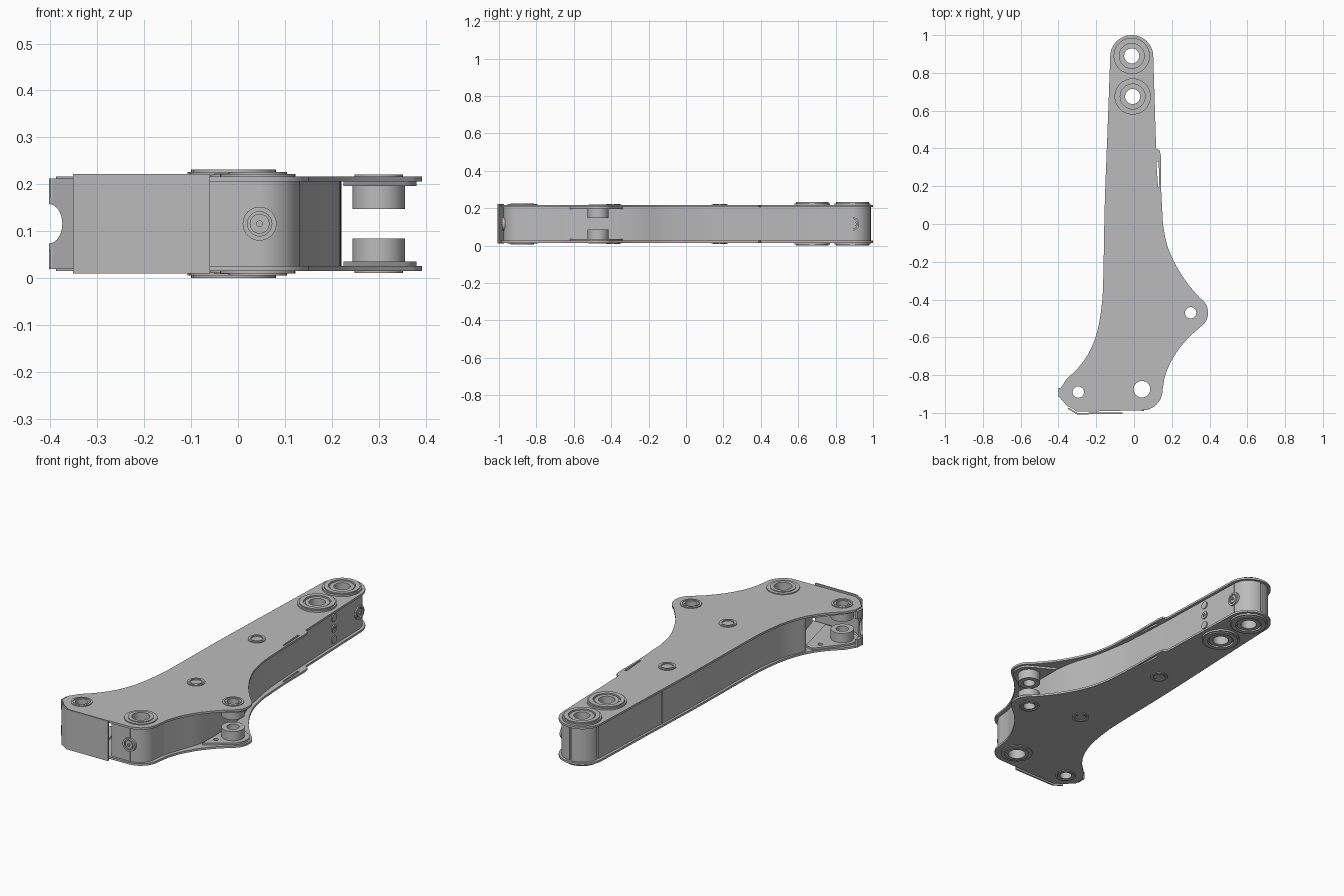
import bpy, bmesh
from math import cos, sin, pi, radians
from mathutils import Matrix, Vector

if "Cube" in bpy.data.objects:
    bpy.data.objects.remove(bpy.data.objects["Cube"])

steel = bpy.data.materials.new("steel grey")
steel.use_nodes = True
GREY = (0.5, 0.5, 0.5, 1)
steel.diffuse_color = GREY
steel.node_tree.nodes["Principled BSDF"].inputs["Base Color"].default_value = GREY
parts = []


def arc(cx, cy, r, a0, a1, n=16):
    return [(cx + r * cos(radians(a0 + (a1 - a0) * i / n)),
             cy + r * sin(radians(a0 + (a1 - a0) * i / n))) for i in range(n + 1)]


def circle(cx, cy, r, n=40):
    return arc(cx, cy, r, 0, 360, n)[:-1]


def smooth(pts, n=5):
    """Catmull-Rom curve through the points."""
    p = [Vector(q) for q in [pts[0]] + pts + [pts[-1]]]
    out = []
    for a, b, c, d in zip(p, p[1:], p[2:], p[3:]):
        for i in range(n):
            t = i / n
            out.append(tuple(0.5 * (2 * b + (c - a) * t + (2 * a - 5 * b + 4 * c - d) * t * t
                                    + (3 * b - a - 3 * c + d) * t ** 3)))
    return out + [tuple(pts[-1])]


def slab(name, outline, z0, z1, holes=(), matrix=None):
    """Flat profile with holes, extruded from z0 to z1."""
    cu = bpy.data.curves.new(name, "CURVE")
    cu.dimensions, cu.fill_mode, cu.extrude = "2D", "BOTH", (z1 - z0) / 2
    for loop in [outline, *holes]:
        sp = cu.splines.new("POLY")
        sp.points.add(len(loop) - 1)
        for pt, (x, y) in zip(sp.points, loop):
            pt.co = (x, y, 0, 1)
        sp.use_cyclic_u = True
    tmp = bpy.data.objects.new(name + "_profile", cu)
    bpy.context.scene.collection.objects.link(tmp)
    bpy.context.view_layer.update()
    me = bpy.data.meshes.new_from_object(tmp.evaluated_get(bpy.context.evaluated_depsgraph_get()))
    bpy.data.objects.remove(tmp)
    me.transform(Matrix.Translation((0, 0, (z0 + z1) / 2)))
    if matrix:
        me.transform(matrix)
    bm = bmesh.new()
    bm.from_mesh(me)
    bmesh.ops.remove_doubles(bm, verts=bm.verts, dist=1e-5)
    bmesh.ops.recalc_face_normals(bm, faces=bm.faces)
    bm.to_mesh(me)
    bm.free()
    me.materials.clear()
    me.materials.append(steel)
    ob = bpy.data.objects.new(name, me)
    bpy.context.scene.collection.objects.link(ob)
    parts.append(ob)


def tube(name, x, y, z0, z1, r, hole=0, matrix=None):
    slab(name, circle(x, y, r), z0, z1, [circle(x, y, hole)] if hole else [], matrix)


def both(fn, name, shape, z0, z1, *rest):
    """Make a part at the top and its mirror image at the bottom."""
    fn("top_" + name, *shape, z0, z1, *rest)
    fn("bottom_" + name, *shape, 2 * MID - z1, 2 * MID - z0, *rest)


def wall(name, pts, t=0.012, z0=0.025, z1=0.207):
    """Upright band following a path, thickened to the right-hand side."""
    p = [Vector(q) for q in pts]
    inner = []
    for i, q in enumerate(p):
        d = (p[min(i + 1, len(p) - 1)] - p[max(i - 1, 0)]).normalized()
        inner.append(tuple(q + t * Vector((d.y, -d.x))))
    slab(name, list(pts) + inner[::-1], z0, z1)


MID = 0.116
TIP, INNER = (-0.012, 0.89), (-0.007, 0.675)
LUG, FOOT, CORNER = (0.3, -0.47), (-0.295, -0.89), (0.042, -0.875)

# Side plates
outline = (arc(-0.012, 0.886, 0.114, 175, 5, 28)
           + [(0.117, 0.4), (0.137, 0.388), (0.142, 0.36), (0.143, 0.19)]
           + smooth([(0.153, 0), (0.175, -0.11), (0.22, -0.215), (0.28, -0.31), (0.345, -0.388)])
           + arc(*LUG, 0.092, 40, -40)
           + smooth([(0.3, -0.59), (0.235, -0.665), (0.185, -0.75), (0.16, -0.82)])
           + arc(0.045, -0.88, 0.106, 0, -90)
           + [(-0.3, -0.994), (-0.345, -0.966), (-0.388, -0.92), (-0.388, -0.87), (-0.36, -0.825)]
           + smooth([(-0.345, -0.81), (-0.29, -0.755), (-0.235, -0.675), (-0.195, -0.57),
                     (-0.172, -0.44), (-0.163, -0.3), (-0.155, 0.1), (-0.14, 0.5)]))
slot = [(0.118, 0.33), (0.13, 0.33), (0.134, 0.195), (0.127, 0.195)]
holes = [circle(*TIP, 0.05), circle(*INNER, 0.05), circle(*LUG, 0.034),
         circle(*FOOT, 0.034), circle(*CORNER, 0.05), slot]
both(slab, "plate", (outline,), 0.206, 0.217, holes)

# Walls between the plates
wall("right_wall", (arc(*TIP, 0.098, 87, 0)
     + smooth([(0.102, 0.4), (0.118, 0.12), (0.135, 0), (0.16, -0.13), (0.198, -0.25),
               (0.217, -0.38), (0.22, -0.48), (0.212, -0.6), (0.17, -0.73), (0.138, -0.83)])
     + arc(0.042, -0.885, 0.09, 0, -90) + [(-0.06, -0.977)]))
wall("tip_wall", arc(*TIP, 0.098, 172, 93))
wall("left_wall", [(-0.06, -0.977)]
     + smooth([(-0.09, -0.87), (-0.15, -0.75), (-0.2, -0.69), (-0.226, -0.685)])
     + smooth([(-0.226, -0.675), (-0.182, -0.57), (-0.158, -0.44), (-0.149, -0.3),
               (-0.142, 0.1), (-0.128, 0.5), (-0.11, 0.89)]))
wall("front_plate", [(-0.06, -0.997), (-0.3, -1.0), (-0.347, -0.972)], -0.008, 0.01, 0.222)

# Notched end bracket
bracket = ([(-0.04, -0.096), (0.04, -0.096), (0.04, 0.096), (-0.04, 0.096)]
           + arc(-0.04, 0, 0.042, 90, -90))
slab("end_bracket", bracket, -0.005, 0.005, (), Matrix.Translation((-0.372, -0.935, MID))
     @ Matrix.Rotation(radians(-48), 4, "Z") @ Matrix.Rotation(pi / 2, 4, "X"))
both(slab, "bracket_lip", ([(-0.4, -0.868), (-0.386, -0.868), (-0.386, -0.92), (-0.4, -0.915)],),
     0.17, 0.211)

# Pivot bosses at the tip
for label, c in (("tip", TIP), ("inner", INNER)):
    tube(label + "_sleeve", *c, 0.004, 0.228, 0.06, 0.04)
    both(tube, label + "_flange", c, 0.217, 0.226, 0.096, 0.066)
    both(tube, label + "_flange_step", c, 0.226, 0.232, 0.088, 0.066)
    both(tube, label + "_flange_floor", c, 0.217, 0.221, 0.07, 0.05)

# Corner pivot
tube("corner_sleeve", *CORNER, 0.006, 0.226, 0.062, 0.044)
both(tube, "corner_collar", CORNER, 0.217, 0.222, 0.08, 0.06)

# Open lugs with inner bosses and gussets
gussets = {
    "lug": (LUG, arc(*LUG, 0.08, 45, -45) + [(0.225, -0.62), (0.225, -0.34)], (0.255, -0.55)),
    "foot": (FOOT, arc(*FOOT, 0.075, 150, 280) + [(-0.14, -0.97), (-0.2, -0.72), (-0.245, -0.71)],
             (-0.25, -0.77))}
for label, (c, shape, drain) in gussets.items():
    both(slab, label + "_gusset", (shape,), 0.196, 0.206, [circle(*c, 0.034), circle(*drain, 0.012)])
    both(tube, label + "_boss", c, 0.147, 0.196, 0.056, 0.03)
    both(tube, label + "_rim", c, 0.217, 0.221, 0.052, 0.042)
    both(tube, label + "_bush", c, 0.196, 0.22, 0.038, 0.03)

# Blind cross tubes
for label, c in (("upper", (-0.015, 0.18)), ("lower", (0.027, -0.39))):
    both(tube, label + "_cross_rim", c, 0.217, 0.221, 0.044, 0.036)
    both(tube, label + "_cross_bush", c, 0.217, 0.223, 0.036, 0.029)

# Grease fittings and side plugs
facing_front = Matrix.Rotation(pi / 2, 4, "X")
facing_right = Matrix.Rotation(pi / 2, 4, "Z") @ facing_front
for label, at, turn in (("front", (0.046, -0.973, MID), facing_front),
                        ("tip", (0.084, 0.89, MID), facing_right)):
    place = Matrix.Translation(at) @ turn
    tube(label + "_fitting_ring", 0, 0, -0.005, 0.01, 0.036, 0.026, place)
    tube(label + "_fitting_base", 0, 0, -0.005, 0.008, 0.021, 0, place)
    tube(label + "_fitting_pin", 0, 0, 0.008, 0.016, 0.007, 0, place)
    slab(label + "_seam", [(-0.004, -0.09), (0.004, -0.09), (0.004, 0.09), (-0.004, 0.09)],
         -0.004, 0.004, (), place)
for i in (-1, 0, 1):
    tube("side_plug", 0, 0, 0, 0.007, 0.02, 0.008 if i == 0 else 0,
         Matrix.Translation((0.092, 0.67, MID + 0.058 * i)) @ facing_right)

# Weld seam on the left wall
slab("wall_seam", [(-0.136, 0.387), (-0.125, 0.387), (-0.125, 0.393), (-0.136, 0.393)], 0.027, 0.205)

bpy.ops.object.select_all(action="DESELECT")
for ob in parts:
    ob.select_set(True)
bpy.context.view_layer.objects.active = parts[0]
bpy.ops.object.shade_smooth_by_angle(angle=radians(30))
